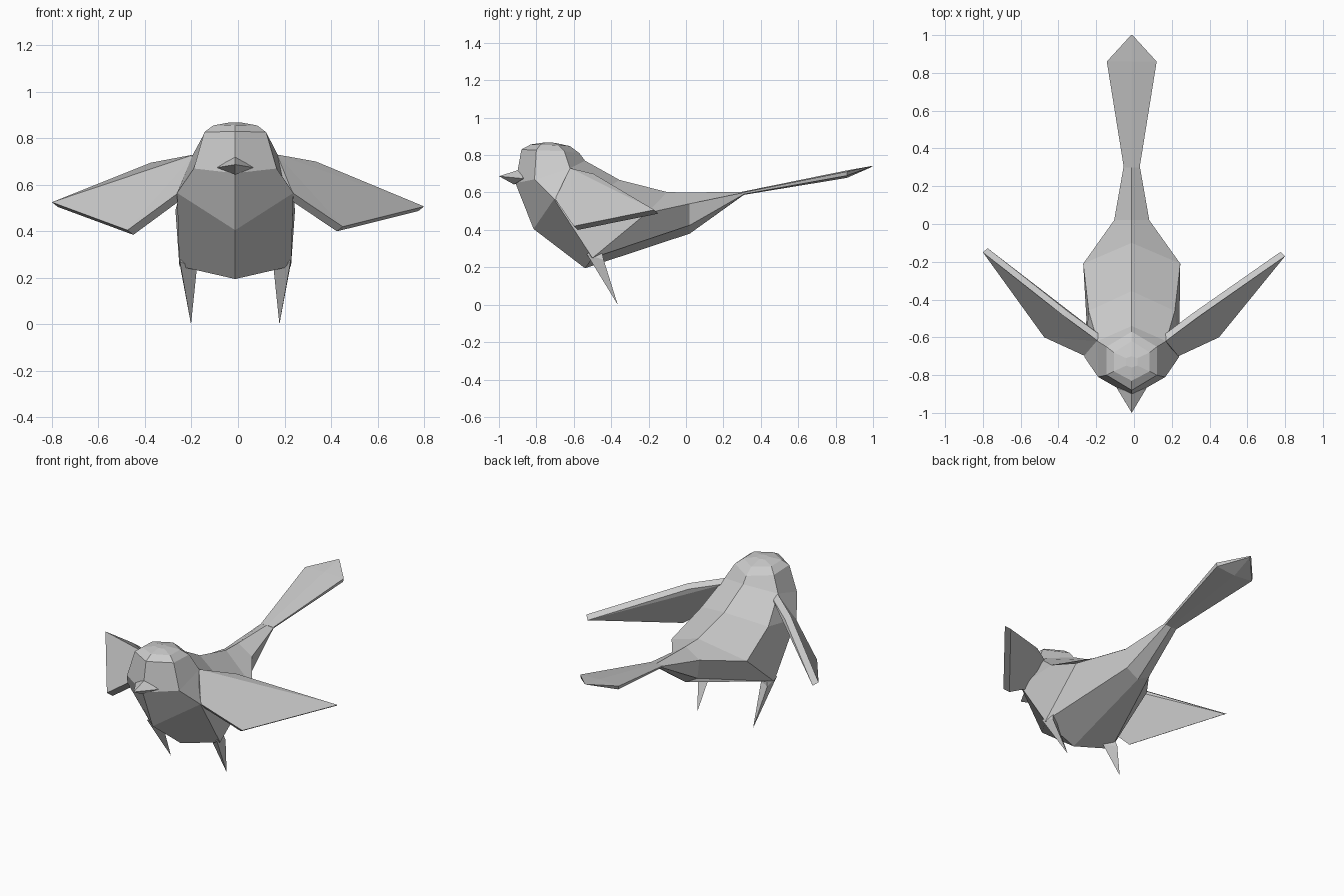
import bpy, bmesh
from mathutils import Vector

CX = -0.012  # body centre line


def make(name, verts, faces):
    bm = bmesh.new()
    vs = [bm.verts.new(v) for v in verts]
    for f in faces:
        bm.faces.new([vs[i] for i in f])
    bmesh.ops.remove_doubles(bm, verts=bm.verts, dist=0.0005)
    bmesh.ops.recalc_face_normals(bm, faces=bm.faces)
    me = bpy.data.meshes.new(name)
    bm.to_mesh(me)
    bm.free()
    ob = bpy.data.objects.new(name, me)
    bpy.context.collection.objects.link(ob)
    return ob


def loft(name, half_rings):
    """Six-sided loft; each ring: front/bottom, two side points, back/top."""
    verts, faces = [], []
    for a, b, c, d in half_rings:
        for s, (x, y, z) in ((1, a), (1, b), (1, c), (1, d), (-1, c), (-1, b)):
            verts.append((CX + s * x, y, z))
    for r in range(len(half_rings) - 1):
        for i in range(6):
            j = (i + 1) % 6
            faces.append((r*6 + i, r*6 + j, r*6 + 6 + j, r*6 + 6 + i))
    n = len(verts)
    faces += [tuple(range(6)), tuple(range(n - 6, n))]
    return make(name, verts, faces)


# Head and body: rings sweep from the crown down and back to the tail root
loft("body", [
    [(0, -.76, .867), (.03, -.75, .867), (.03, -.71, .866), (0, -.70, .865)],
    [(0, -.83, .857), (.095, -.78, .855), (.095, -.68, .852), (0, -.62, .848)],
    [(0, -.88, .83), (.133, -.80, .826), (.133, -.65, .82), (0, -.57, .81)],
    [(0, -.912, .65), (.178, -.81, .67), (.182, -.62, .73), (0, -.54, .77)],
    [(0, -.815, .405), (.25, -.705, .565), (.228, -.46, .60), (0, -.355, .667)],
    [(0, -.54, .195), (.24, -.50, .25), (.257, -.21, .49), (0, -.10, .602)],
    [(0, .02, .38), (.08, .02, .425), (.093, .02, .54), (0, .02, .60)],
    [(0, .31, .588), (.038, .31, .591), (.042, .31, .60), (0, .31, .604)],
])

# Tail: thin flared blade with a pointed end
loft("tail", [
    [(0, .30, .586), (.038, .30, .589), (.042, .30, .60), (0, .30, .604)],
    [(0, .86, .678), (.127, .86, .69), (.132, .86, .712), (0, .86, .718)],
    [(0, .99, .735), (.004, .99, .737), (.004, 1.0, .742), (0, 1.0, .743)],
])

# Beak
make("beak", [(CX, -1, .687), (CX, -.89, .722), (CX + .078, -.87, .674),
              (CX, -.92, .643), (CX - .078, -.87, .674), (CX, -.82, .68)],
     [(0, 1, 2), (0, 2, 3), (0, 3, 4), (0, 4, 1),
      (5, 1, 2), (5, 2, 3), (5, 3, 4), (5, 4, 1)])

# Legs: slim spikes
for side, s in (("left", -1), ("right", 1)):
    pts = [(.238, -.53, .27), (.235, -.44, .24), (.165, -.48, .24),
           (.19, -.365, 0), (.21, -.46, .33)]
    make(side + "_leg", [(CX + s * x, y, z) for x, y, z in pts],
         [(0, 1, 3), (1, 2, 3), (2, 0, 3), (0, 1, 4), (1, 2, 4), (2, 0, 4)])

# Wings: flat plates, root top / root front / lower corner / tip / upper edge
wings = {
    "left": (-1, [(.19, -.62, .73), (.257, -.70, .565), (.475, -.60, .405),
                  (.80, -.15, .525), (.375, -.485, .695)]),
    "right": (1, [(.168, -.62, .73), (.235, -.70, .565), (.45, -.60, .42),
                  (.80, -.17, .507), (.335, -.495, .70)]),
}
for side, (s, pts) in wings.items():
    outer = [Vector((s * x, y, z)) for x, y, z in pts]
    inner = [p + Vector((-s * .025, .022, -.02)) for p in outer]
    make(side + "_wing", outer + inner,
         [(0, 1, 2), (0, 2, 3), (0, 3, 4), (5, 6, 7), (5, 7, 8), (5, 8, 9)]
         + [(i, (i + 1) % 5, (i + 1) % 5 + 5, i + 5) for i in range(5)])
